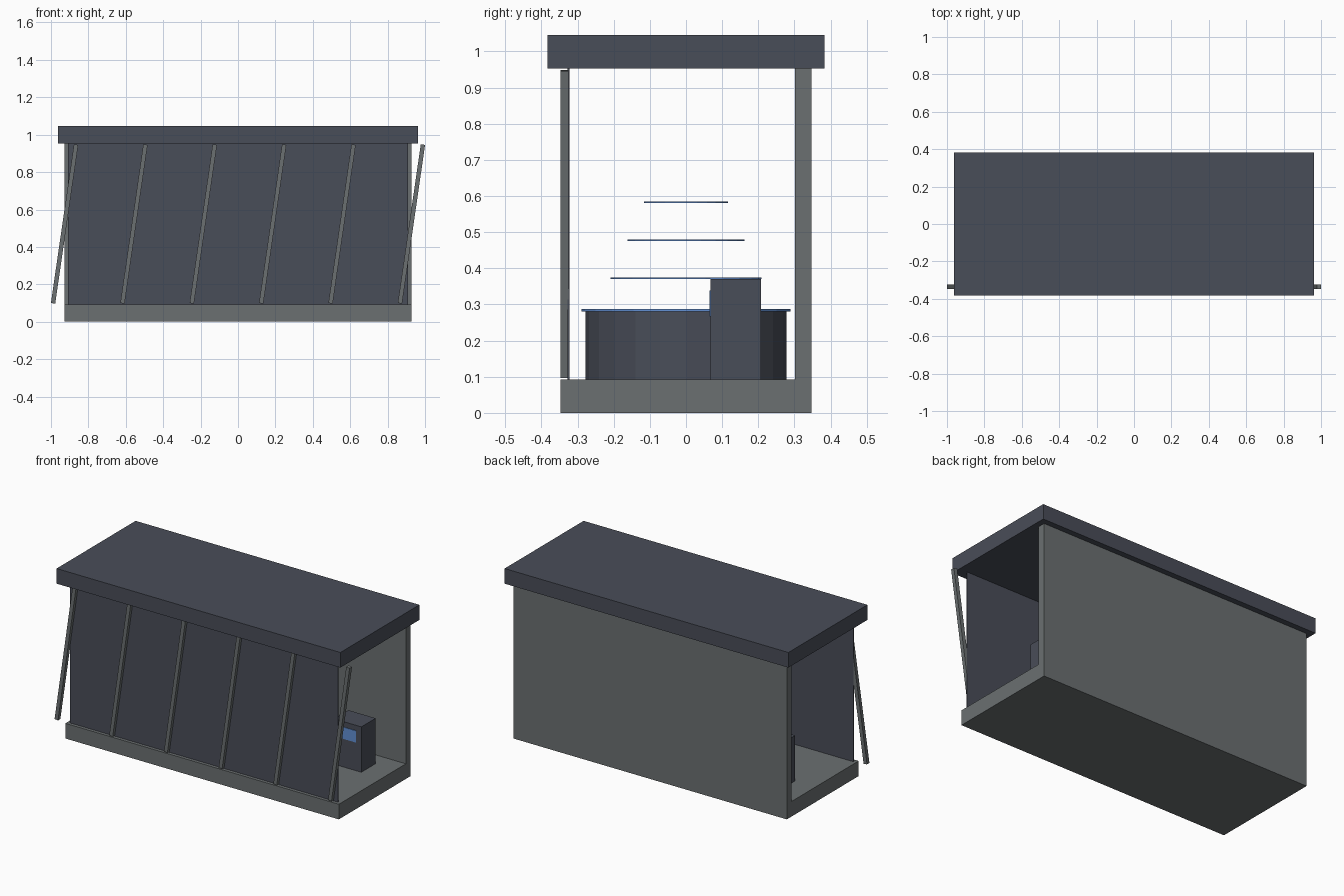
import bpy, math

if "Cube" in bpy.data.objects:
    bpy.data.objects.remove(bpy.data.objects["Cube"])

U = 0.2318  # one design unit in model units


def material(name, rgb):
    m = bpy.data.materials.new(name)
    lin = [(c / 255 / 12.92) if c < 11 else ((c / 255 + 0.055) / 1.055) ** 2.4 for c in rgb]
    m.diffuse_color = (*lin, 1)
    m.use_nodes = True
    m.node_tree.nodes["Principled BSDF"].inputs["Base Color"].default_value = m.diffuse_color
    return m


GREY = material("concrete grey", (107, 112, 113))
DARK = material("dark slate", (73, 77, 88))
BLUE = material("display blue", (98, 144, 212))


def box(name, lo, hi, mat, tilt=0.0):
    bpy.ops.mesh.primitive_cube_add(size=1, location=[(a + b) / 2 for a, b in zip(lo, hi)])
    o = bpy.context.object
    o.name = name
    o.scale = [b - a for a, b in zip(lo, hi)]
    o.rotation_euler.y = tilt
    o.data.materials.append(mat)
    return o


def disc(name, radius, z0, z1, mat):
    bpy.ops.mesh.primitive_cylinder_add(vertices=24, radius=radius, depth=z1 - z0,
                                        location=(0, 0, (z0 + z1) / 2))
    o = bpy.context.object
    o.name = name
    o.data.materials.append(mat)
    return o


FLOOR, CEIL, TOP = 0.4 * U, 4.11 * U, 4.51 * U

# shell: floor slab, back wall, overhanging roof, thin front panel
box("floor_slab", (-4 * U, -1.5 * U, 0), (4 * U, 1.5 * U, FLOOR), GREY)
box("back_wall", (-4 * U, 1.3 * U, FLOOR), (4 * U, 1.5 * U, CEIL), GREY)
box("roof", (-4.15 * U, -1.65 * U, CEIL), (4.15 * U, 1.65 * U, TOP), DARK)
box("front_panel", (-3.92 * U, -1.415 * U, FLOOR), (3.92 * U, -1.39 * U, CEIL), DARK)

# six leaning slats across the front
mid = (FLOOR + CEIL) / 2
for i in range(6):
    x = (-4 + 1.6 * i) * U
    box(f"front_slat_{i + 1}", (x - 0.05 * U, -1.5 * U, mid - 1.85 * U),
        (x + 0.05 * U, -1.4 * U, mid + 1.85 * U), GREY, tilt=0.144)

# round table with a display top and floating discs
disc("table_base", 1.2 * U, FLOOR, 1.21 * U, DARK)
disc("table_display", 1.25 * U, 1.21 * U, 1.24 * U, BLUE)
for i, r in enumerate((0.9, 0.7, 0.5)):
    z = (1.605 + 0.455 * i) * U
    disc(f"floating_disc_{i + 1}", r * U, z - 0.01 * U, z + 0.01 * U, BLUE)

# a console with a screen near each end
for side, name in ((-1, "left"), (1, "right")):
    x = 3 * U * side
    box(f"{name}_console", (x - 0.4 * U, 0.295 * U, FLOOR), (x + 0.4 * U, 0.895 * U, 1.6 * U), DARK)
    box(f"{name}_screen", (x - 0.25 * U, 0.28 * U, 1.15 * U), (x + 0.25 * U, 0.3 * U, 1.46 * U), BLUE)
